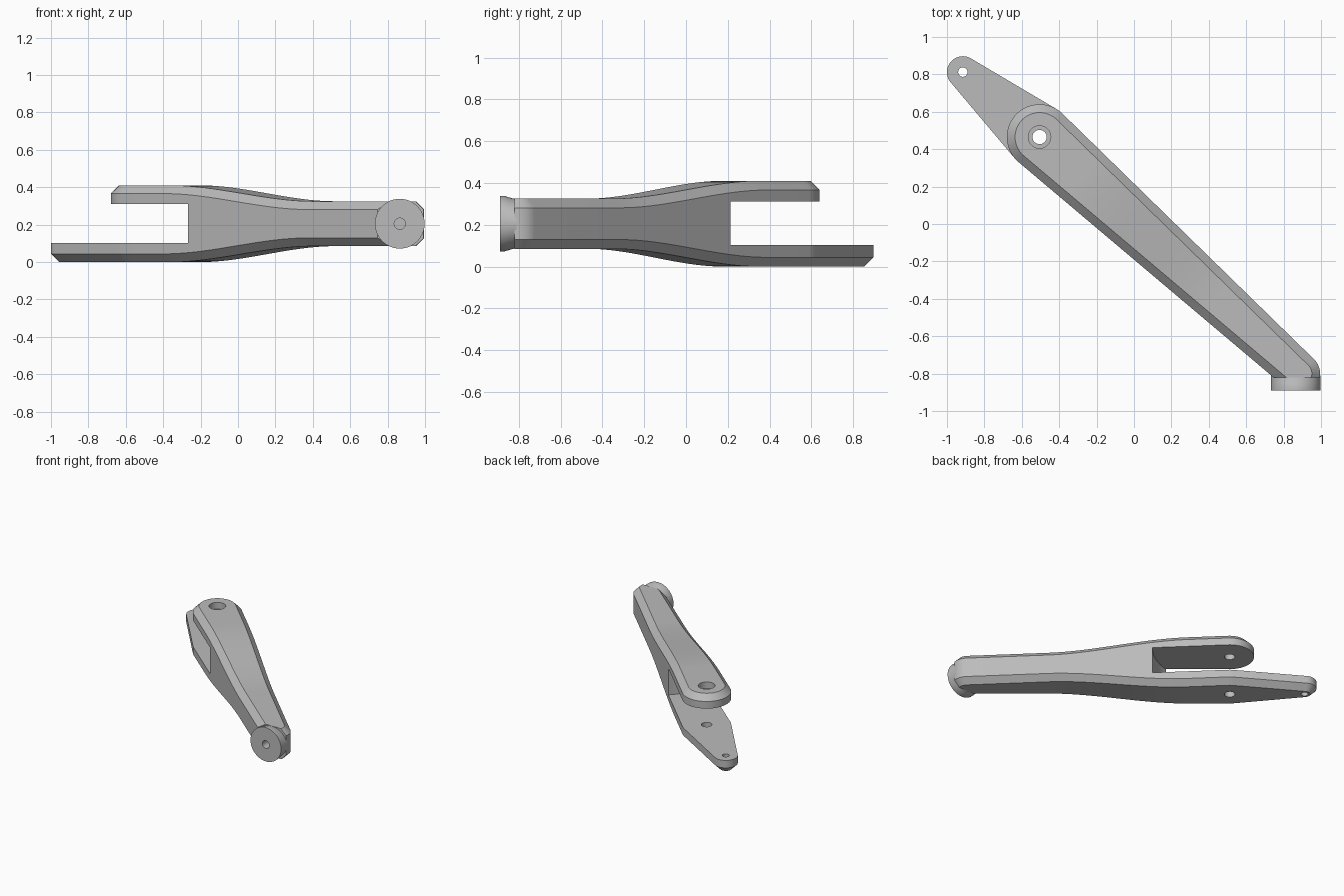
import bpy, bmesh
from math import cos, sin, pi, radians
from mathutils import Vector
from mathutils.geometry import convex_hull_2d

if "Cube" in bpy.data.objects:
    bpy.data.objects.remove(bpy.data.objects["Cube"])

grey = bpy.data.materials.new("plain_grey")
grey.use_nodes = True
grey.diffuse_color = (0.5, 0.5, 0.5, 1)
grey.node_tree.nodes["Principled BSDF"].inputs["Base Color"].default_value = (0.5, 0.5, 0.5, 1)

HEIGHT, MID, CHAMFER = 0.41, 0.205, 0.044
PIVOT = (-0.505, 0.465, 0.175)      # x, y, radius
FOOT = (0.888, -0.80, 0.107)
TAIL = (-0.915, 0.812, 0.085)
SEGMENTS = 64


def make_object(name, bm):
    bmesh.ops.recalc_face_normals(bm, faces=bm.faces[:])
    mesh = bpy.data.meshes.new(name)
    bm.to_mesh(mesh)
    bm.free()
    obj = bpy.data.objects.new(name, mesh)
    bpy.context.collection.objects.link(obj)
    mesh.materials.append(grey)
    return obj


def circle_points(circles, inset=0):
    return [Vector((x + (r - inset) * cos(2 * pi * i / SEGMENTS),
                    y + (r - inset) * sin(2 * pi * i / SEGMENTS)))
            for x, y, r in circles for i in range(SEGMENTS)]


def skin(bm, rings):
    """Bridge rings of equal length and cap both ends."""
    rings = [[bm.verts.new(p) for p in ring] for ring in rings]
    n = len(rings[0])
    for a, b in zip(rings, rings[1:]):
        for i in range(n):
            j = (i + 1) % n
            bm.faces.new((a[i], a[j], b[j], b[i]))
    bm.faces.new(rings[0][::-1])
    bm.faces.new(rings[-1])


def hull_solid(bm, circles, layers):
    """Stack the outline around some circles; layers are (z, inset)."""
    order = convex_hull_2d(circle_points(circles))
    rings = []
    for z, inset in layers:
        points = circle_points(circles, inset)
        rings.append([(points[i].x, points[i].y, z) for i in order])
    skin(bm, rings)


def cut(obj, cutter):
    mod = obj.modifiers.new("cut", 'BOOLEAN')
    mod.operation, mod.solver, mod.object = 'DIFFERENCE', 'EXACT', cutter
    bpy.context.view_layer.objects.active = obj
    bpy.ops.object.modifier_apply(modifier=mod.name)
    bpy.data.objects.remove(cutter)


def cut_prism(obj, circles, low, high):
    bm = bmesh.new()
    hull_solid(bm, circles, [(low, 0), (high, 0)])
    cutter = make_object("cutter", bm)
    cutter.hide_render = True
    cut(obj, cutter)


pivot_pos = Vector((PIVOT[0], PIVOT[1], 0))
axis = (Vector((FOOT[0], FOOT[1], 0)) - pivot_pos).normalized()
BEND_START, BEND_END, BEND_DROP = 0.3, 1.3, 0.085


def arm_half(name, circles, outer, side):
    """Half of the arm, chamfered on its outer face and thinned toward the foot."""
    bm = bmesh.new()
    hull_solid(bm, circles, [(outer, CHAMFER), (outer - side * CHAMFER, 0), (MID, 0)])

    def slice_at(co, no, **kw):
        return bmesh.ops.bisect_plane(bm, geom=bm.verts[:] + bm.edges[:] + bm.faces[:],
                                      plane_co=co, plane_no=no, **kw)
    steps = 24
    for i in range(steps + 1):
        slice_at(pivot_pos + axis * (BEND_START + (BEND_END - BEND_START) * i / steps), axis)
    ends = slice_at((0, -0.82, 0), (0, -1, 0), clear_outer=True)["geom_cut"]
    bmesh.ops.edgeloop_fill(bm, edges=[e for e in ends if isinstance(e, bmesh.types.BMEdge)])
    for v in bm.verts:
        if abs(v.co.z - MID) > 0.01:
            t = ((v.co - pivot_pos).dot(axis) - BEND_START) / (BEND_END - BEND_START)
            t = min(max(t, 0), 1)
            v.co.z -= side * BEND_DROP * t * t * (3 - 2 * t)
    obj = make_object(name, bm)
    # Fork gap with a concave inner end
    cut_prism(obj, [(-0.39, 0.52, 0.5), (-0.775, 0.84, 0.5)], 0.103, 0.31)
    return obj


lower = arm_half("lower_half", [PIVOT, FOOT, TAIL], 0, -1)
upper = arm_half("upper_half", [PIVOT, FOOT], HEIGHT, 1)

# Weld the halves into one arm, dropping the faces between them
bm = bmesh.new()
for half in (lower, upper):
    bm.from_mesh(half.data)
    bpy.data.objects.remove(half)
inner = [f for f in bm.faces if all(abs(v.co.z - MID) < 1e-4 for v in f.verts)]
bmesh.ops.delete(bm, geom=inner, context='FACES')
bmesh.ops.remove_doubles(bm, verts=bm.verts[:], dist=2e-4)
arm = make_object("forked_arm", bm)

# Pivot hole, its counterbore and the tail hole
cut_prism(arm, [(PIVOT[0], PIVOT[1], 0.038)], -0.1, 0.6)
cut_prism(arm, [(PIVOT[0], PIVOT[1], 0.06)], 0.36, 0.6)
cut_prism(arm, [(TAIL[0], TAIL[1], 0.025)], -0.1, 0.2)


# Round foot pad facing the front
def pad_ring(y, rx, rz):
    return [(0.865 + rx * cos(2 * pi * i / SEGMENTS), y, MID + rz * sin(2 * pi * i / SEGMENTS))
            for i in range(SEGMENTS)]


bm = bmesh.new()
skin(bm, [pad_ring(-0.89, 0.133, 0.133), pad_ring(-0.87, 0.133, 0.133),
          pad_ring(-0.85, 0.133, 0.127), pad_ring(-0.83, 0.133, 0.121),
          pad_ring(-0.81, 0.133, 0.117)])
pad = make_object("foot_pad", bm)
bm = bmesh.new()
skin(bm, [pad_ring(-1.0, 0.03, 0.03), pad_ring(-0.825, 0.03, 0.03)])
cut(pad, make_object("cutter", bm))

# Smooth shading with crisp edges
bpy.ops.object.select_all(action='DESELECT')
for obj in (arm, pad):
    obj.select_set(True)
    bpy.context.view_layer.objects.active = obj
bpy.ops.object.shade_smooth_by_angle(angle=radians(30))
